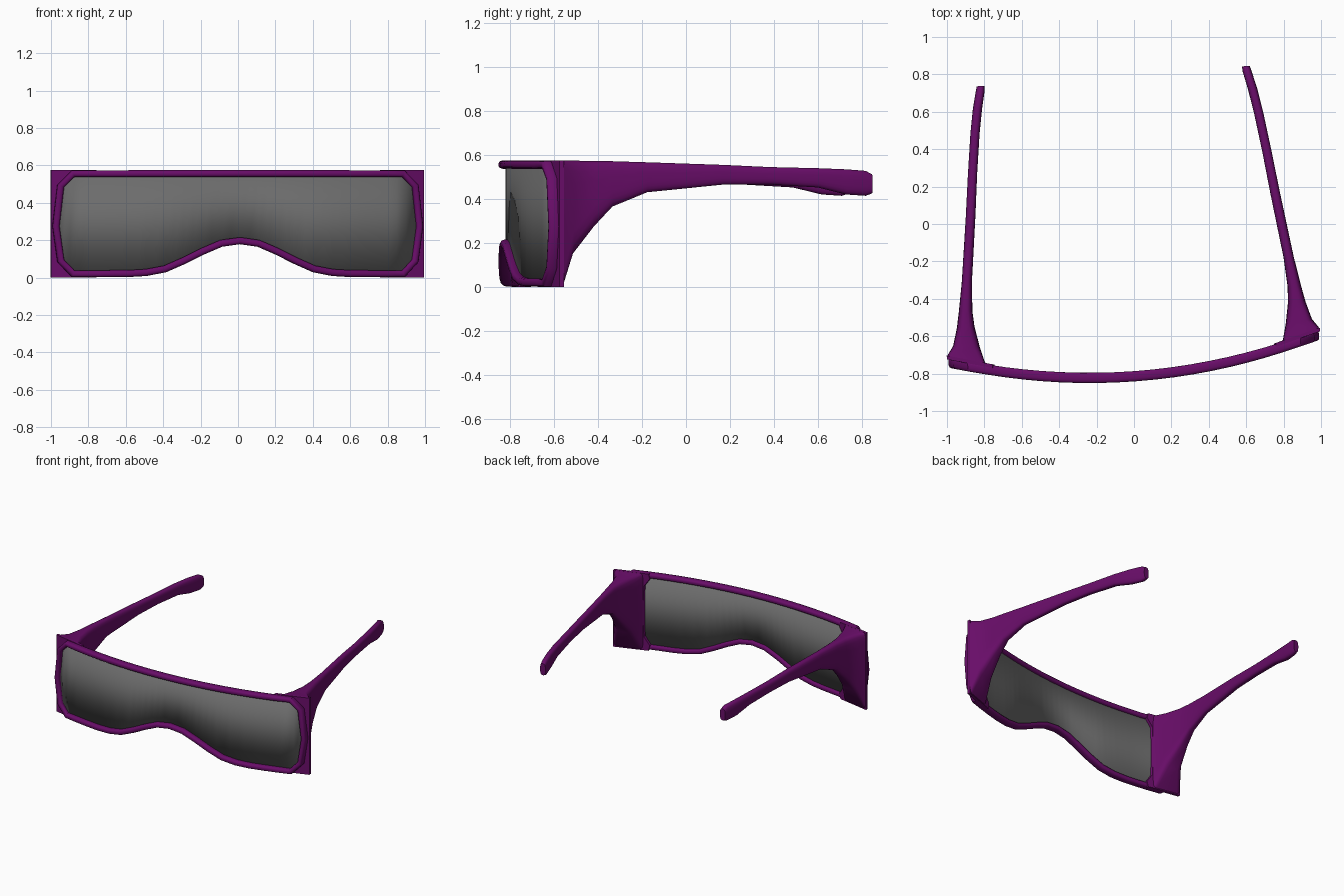
import bpy, bmesh
from math import sin, cos, pi, radians, copysign
from mathutils import Vector

if "Cube" in bpy.data.objects:
    bpy.data.objects.remove(bpy.data.objects["Cube"], do_unlink=True)

HEIGHT, BOW = 0.575, 0.152


def material(name, rgb, rough):
    m = bpy.data.materials.new(name)
    m.use_nodes = True
    m.diffuse_color = (*rgb, 1)
    bsdf = m.node_tree.nodes["Principled BSDF"]
    bsdf.inputs["Base Color"].default_value = (*rgb, 1)
    bsdf.inputs["Roughness"].default_value = rough
    return m


purple = material("purple plastic", (0.14, 0.004, 0.14), 0.5)
grey = material("grey lens", (0.15, 0.15, 0.15), 0.5)


def bow(u):
    """Depth of the wraparound curve at sideways position u."""
    return -BOW * (1 - u * u)


def spow(c, p):
    return copysign(abs(c) ** p, c)


def ring(n, p):
    """Rounded-square outline between -1 and 1; small p is squarer."""
    angles = [2 * pi * (i + 0.5) / n for i in range(n)]
    return [(spow(cos(a), p), spow(sin(a), p)) for a in angles]


def finish(name, bm, mat, mirror=False, angle=40):
    bmesh.ops.recalc_face_normals(bm, faces=bm.faces)
    mesh = bpy.data.meshes.new(name)
    bm.to_mesh(mesh)
    bm.free()
    mesh.materials.append(mat)
    ob = bpy.data.objects.new(name, mesh)
    bpy.context.collection.objects.link(ob)
    # The whole pair stands turned a little to one side
    ob.location = (0, -0.685, 0)
    ob.rotation_euler.z = radians(4.3)
    if mirror:
        ob.modifiers.new("Mirror", 'MIRROR').use_mirror_merge = False
    bpy.ops.object.select_all(action='DESELECT')
    ob.select_set(True)
    bpy.context.view_layer.objects.active = ob
    bpy.ops.object.shade_smooth_by_angle(angle=radians(angle))
    return ob


def loft(bm, rings, closed):
    """Skin a row of equal-sized vertex loops."""
    loops = [[bm.verts.new(p) for p in r] for r in rings]
    n = len(loops[0])
    pairs = list(zip(loops, loops[1:]))
    if closed:
        pairs.append((loops[-1], loops[0]))
    else:
        bm.faces.new(loops[0])
        bm.faces.new(loops[-1])
    for a, b in pairs:
        for i in range(n):
            j = (i + 1) % n
            bm.faces.new((a[i], a[j], b[j], b[i]))


# Rim: tube around the lens with chamfered corners and a nose arch
half = [(0, .197), (.1, .183), (.2, .14), (.3, .09), (.4, .046), (.5, .027),
        (.6, .021), (.885, .02), (.95, .09), (.975, .275), (.95, .49), (.885, .555), (0, .556)]
path = []
for (u0, z0), (u1, z1) in zip(half, half[1:]):
    steps = max(1, round(abs(u1 - u0) / 0.1))
    path += [(u0 + (u1 - u0) * k / steps, z0 + (z1 - z0) * k / steps) for k in range(steps)]
path.append(half[-1])
path += [(-u, z) for u, z in reversed(path[1:-1])]

rings = []
for i, (u, z) in enumerate(path):
    before, after = Vector(path[i - 1]), Vector(path[(i + 1) % len(path)])
    tangent = (after - before).normalized()
    nu, nz = tangent.y, -tangent.x
    rings.append([(u + nu * a * 0.019, bow(u) + 0.023 + b * 0.028, z + nz * a * 0.019)
                  for a, b in ring(12, 0.7)])
bm = bmesh.new()
loft(bm, rings, True)
finish("rim", bm, purple)

# Lens: one curved sheet filling the rim
bm = bmesh.new()
lower = half[:10]
upper = [(u, z) for u, z in half[9:]][::-1]


def height_at(points, u):
    for (u0, z0), (u1, z1) in zip(points, points[1:]):
        if u0 <= u <= u1:
            return z0 + (z1 - z0) * (u - u0) / (u1 - u0)
    return points[-1][1]


columns = [k / 20 for k in range(-19, 20)]
columns = [-0.97] + columns + [0.97]
strip = []
for u in columns:
    strip.append([bm.verts.new((u, bow(u) + 0.03, height_at(p, abs(u)))) for p in (lower, upper)])
for a, b in zip(strip, strip[1:]):
    bm.faces.new((a[0], b[0], b[1], a[1]))
lens = finish("lens", bm, grey)
solid = lens.modifiers.new("Thickness", 'SOLIDIFY')
solid.thickness = 0.006
solid.offset = 0

# End plates: square outside, chamfered towards the lens
outline = [(1, 0), (1, HEIGHT), (.76, HEIGHT), (.75, .54), (.79, .48),
           (.8, .27), (.79, .1), (.75, .04), (.76, 0)]
bm = bmesh.new()
loft(bm, [[(u, bow(u) + d, z) for u, z in outline] for d in (0.036, 0.056)], False)
finish("end_plates", bm, purple, mirror=True, angle=30)

# Temples: depth, inner, outer, bottom, top, roundness, share of the bow
sections = [
    (.045, .79, 1.0, 0, .575, .12, 1),
    (.06, .80, .995, .01, .575, .15, .9),
    (.11, .82, .962, .15, .575, .35, .4),
    (.20, .84, .935, .275, .573, .5, 0),
    (.285, .845, .918, .365, .572, .6, 0),
    (.445, .835, .89, .43, .567, .7, 0),
    (.795, .79, .842, .465, .555, .7, 0),
    (1.01, .765, .815, .465, .545, .7, 0),
    (1.23, .735, .785, .452, .54, .7, 0),
    (1.36, .712, .762, .42, .535, .7, 0),
    (1.45, .692, .74, .414, .528, .7, 0),
    (1.48, .69, .732, .425, .512, .7, 0),
]
rings = []
for v, u_in, u_out, z_low, z_high, p, share in sections:
    loop = []
    for a, b in ring(20, p):
        u = (u_in + u_out) / 2 + a * (u_out - u_in) / 2
        z = (z_low + z_high) / 2 + b * (z_high - z_low) / 2
        loop.append((u, v + share * bow(u), z))
    rings.append(loop)
bm = bmesh.new()
loft(bm, rings, False)
finish("temples", bm, purple, mirror=True, angle=50)
